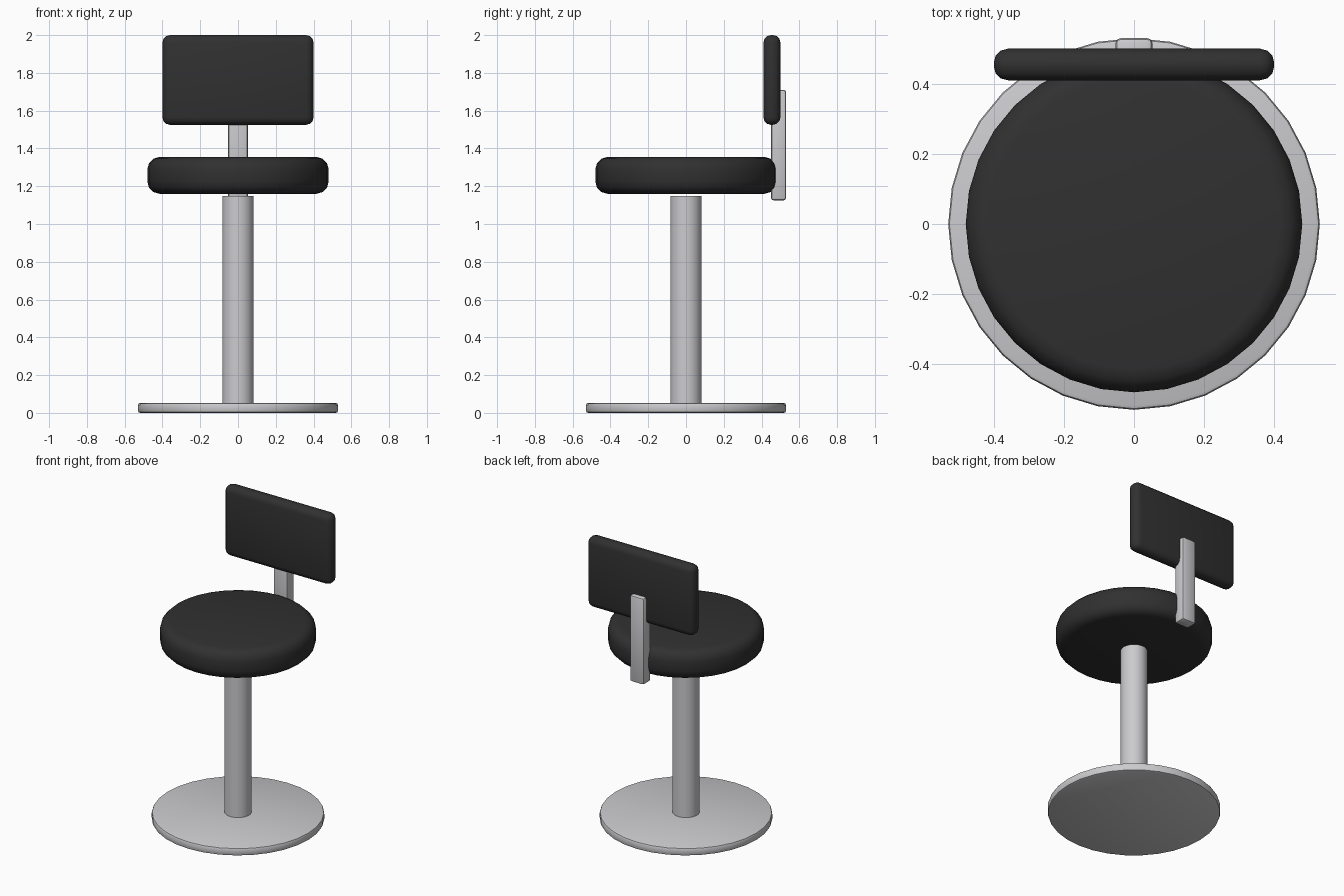
import bpy
import math

cube = bpy.data.objects.get("Cube")
if cube:
    bpy.data.objects.remove(cube, do_unlink=True)


def material(name, colour):
    mat = bpy.data.materials.new(name)
    mat.use_nodes = True
    mat.diffuse_color = colour
    mat.node_tree.nodes["Principled BSDF"].inputs["Base Color"].default_value = colour
    return mat


metal = material("brushed metal", (0.6, 0.6, 0.62, 1))
leather = material("black upholstery", (0.03, 0.03, 0.03, 1))


def finish(name, mat, bevel, segments):
    """Name, colour, round the edges of and smooth the new object."""
    obj = bpy.context.object
    obj.name = name
    obj.data.materials.append(mat)
    if bevel:
        mod = obj.modifiers.new("rounded edges", "BEVEL")
        mod.width = bevel
        mod.segments = segments
        mod.limit_method = "ANGLE"
        mod.angle_limit = math.radians(40)
        bpy.ops.object.modifier_apply(modifier=mod.name)
    bpy.ops.object.shade_smooth_by_angle(angle=math.radians(35))
    return obj


def disc(name, mat, radius, bottom, top, bevel=0, segments=2):
    bpy.ops.mesh.primitive_cylinder_add(
        vertices=32, radius=radius, depth=top - bottom,
        location=(0, 0, (bottom + top) / 2))
    return finish(name, mat, bevel, segments)


def block(name, mat, width, y_range, z_range, bevel, segments=2):
    (y0, y1), (z0, z1) = y_range, z_range
    bpy.ops.mesh.primitive_cube_add(size=1, location=(0, (y0 + y1) / 2, (z0 + z1) / 2))
    obj = bpy.context.object
    obj.scale = (width, y1 - y0, z1 - z0)
    bpy.ops.object.transform_apply(location=False, rotation=False, scale=True)
    return finish(name, mat, bevel, segments)


# Floor plate and column
disc("base_plate", metal, 0.53, 0, 0.053, 0.012)
disc("column", metal, 0.083, 0.04, 1.148)

# Round cushion
disc("seat", leather, 0.48, 1.16, 1.355, 0.065, 3)

# Backrest and the bar that carries it
block("backrest_bar", metal, 0.105, (0.45, 0.53), (1.125, 1.71), 0.014)
block("backrest", leather, 0.80, (0.41, 0.50), (1.525, 2.0), 0.04, 3)
